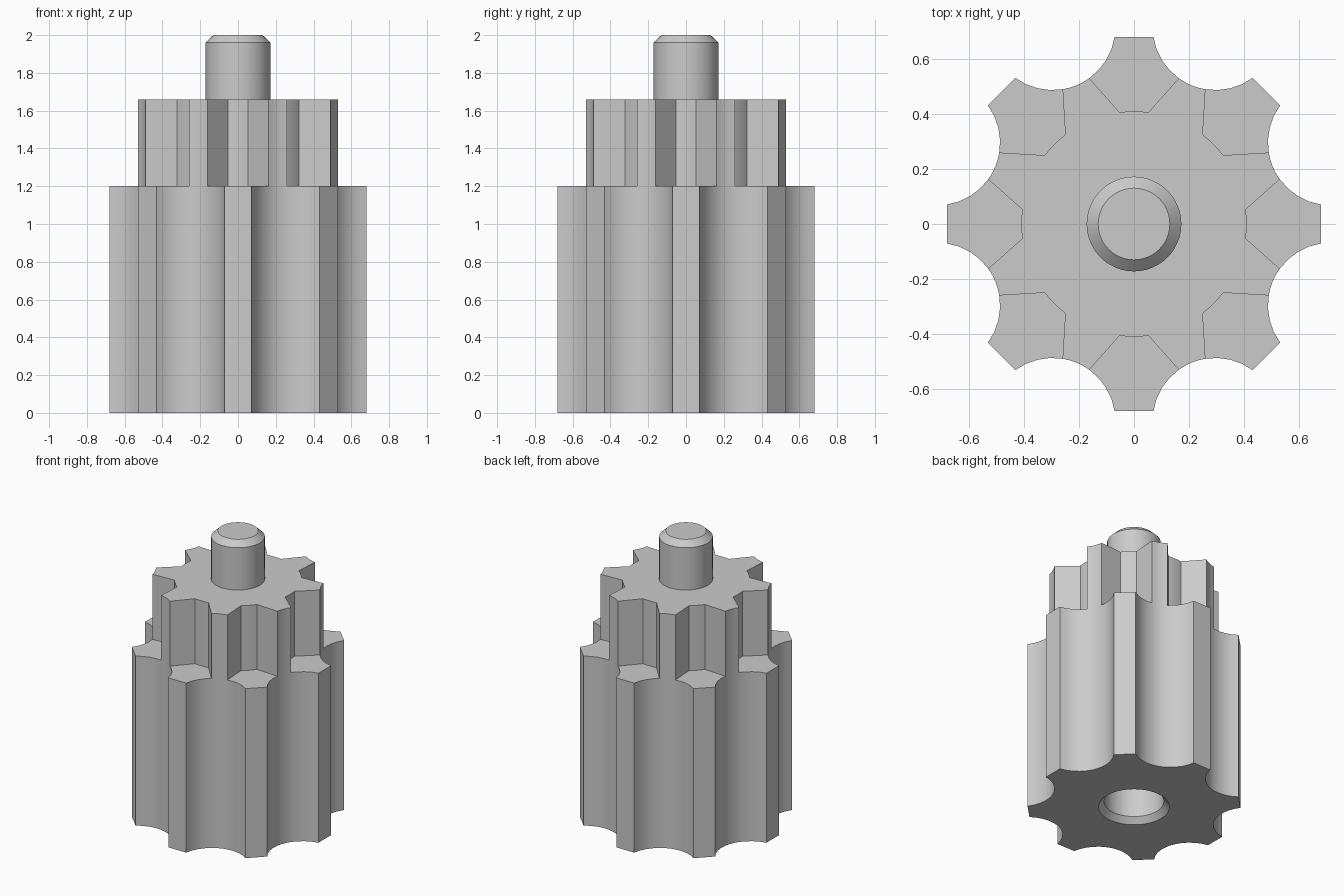
import bpy
import bmesh
from math import sin, cos, pi, radians

TEETH = 8
PITCH = 2 * pi / TEETH
ARC_CENTRE, ARC_R = 0.773, 0.228      # scooped gap between the lower teeth
WIDE, NARROW = radians(58.8), radians(13.3)

old = bpy.data.objects.get("Cube")
if old:
    bpy.data.objects.remove(old, do_unlink=True)

grey = bpy.data.materials.new("plain_grey")
grey.use_nodes = True
colour = (0.6, 0.6, 0.6, 1)
grey.diffuse_color = colour
grey.node_tree.nodes["Principled BSDF"].inputs["Base Color"].default_value = colour


def finish(bm, name):
    bmesh.ops.recalc_face_normals(bm, faces=bm.faces)
    mesh = bpy.data.meshes.new(name)
    bm.to_mesh(mesh)
    bm.free()
    mesh.materials.append(grey)
    obj = bpy.data.objects.new(name, mesh)
    bpy.context.collection.objects.link(obj)
    return obj


def activate(obj):
    bpy.ops.object.select_all(action="DESELECT")
    obj.select_set(True)
    bpy.context.view_layer.objects.active = obj


def smooth(obj):
    activate(obj)
    bpy.ops.object.shade_smooth_by_angle(angle=radians(25))


def scoop(angles):
    """Points on the concave arc, with its axis along +x."""
    return [(ARC_CENTRE - ARC_R * cos(a), ARC_R * sin(a)) for a in angles]


def steps(a, b, n):
    return [a + (b - a) * i / n for i in range(n + 1)]


def gear(name, unit, z0, z1):
    """Repeat one tooth unit around z and extrude it."""
    bm = bmesh.new()
    ring = []
    for k in range(TEETH):
        t = (k + 0.5) * PITCH
        ring += [bm.verts.new((x * cos(t) - y * sin(t), x * sin(t) + y * cos(t), z0))
                 for x, y in unit]
    base = bm.faces.new(ring)
    top = bmesh.ops.extrude_face_region(bm, geom=[base], use_keep_orig=True)
    verts = [v for v in top["geom"] if isinstance(v, bmesh.types.BMVert)]
    bmesh.ops.translate(bm, verts=verts, vec=(0, 0, z1 - z0))
    return finish(bm, name)


def lathe(name, profile, segments=48):
    """Solid of revolution from (radius, z) points, with flat caps."""
    bm = bmesh.new()
    rings = [[bm.verts.new((r * cos(2 * pi * i / segments), r * sin(2 * pi * i / segments), z))
              for i in range(segments)] for r, z in profile]
    for a, b in zip(rings, rings[1:]):
        for i in range(segments):
            j = (i + 1) % segments
            bm.faces.new((a[i], a[j], b[j], b[i]))
    bm.faces.new(rings[0])
    bm.faces.new(rings[-1])
    return finish(bm, name)


# Lower gear: wide scoops leave narrow flat-tipped teeth
angles = steps(-WIDE, -NARROW, 4) + steps(-NARROW, NARROW, 4)[1:] + steps(NARROW, WIDE, 4)[1:]
lower = gear("lower_gear", scoop(angles), 0, 1.2)

# Shaft socket in the underside, with a chamfered mouth
cutter = lathe("socket_cutter", [(0.246, -0.02), (0.192, 0.04), (0.192, 0.4)])
cutter.hide_render = True
activate(lower)
cut = lower.modifiers.new("socket", "BOOLEAN")
cut.object = cutter
cut.solver = "EXACT"
bpy.ops.object.modifier_apply(modifier=cut.name)
bpy.data.objects.remove(cutter, do_unlink=True)
smooth(lower)

# Upper gear: teeth sit flush in the scoops, with rounded roots between them
root = 0.409
root_half = radians(7.4)
tip = scoop(steps(-NARROW, NARROW, 4))
roots = [(root * cos(a), root * sin(a))
         for a in steps(PITCH / 2 - root_half, PITCH / 2 + root_half, 4)]
smooth(gear("upper_gear", tip + roots, 1.2, 1.66))

# Shaft with a chamfered end
smooth(lathe("shaft", [(0.172, 1.66), (0.172, 1.96), (0.13, 2)]))
